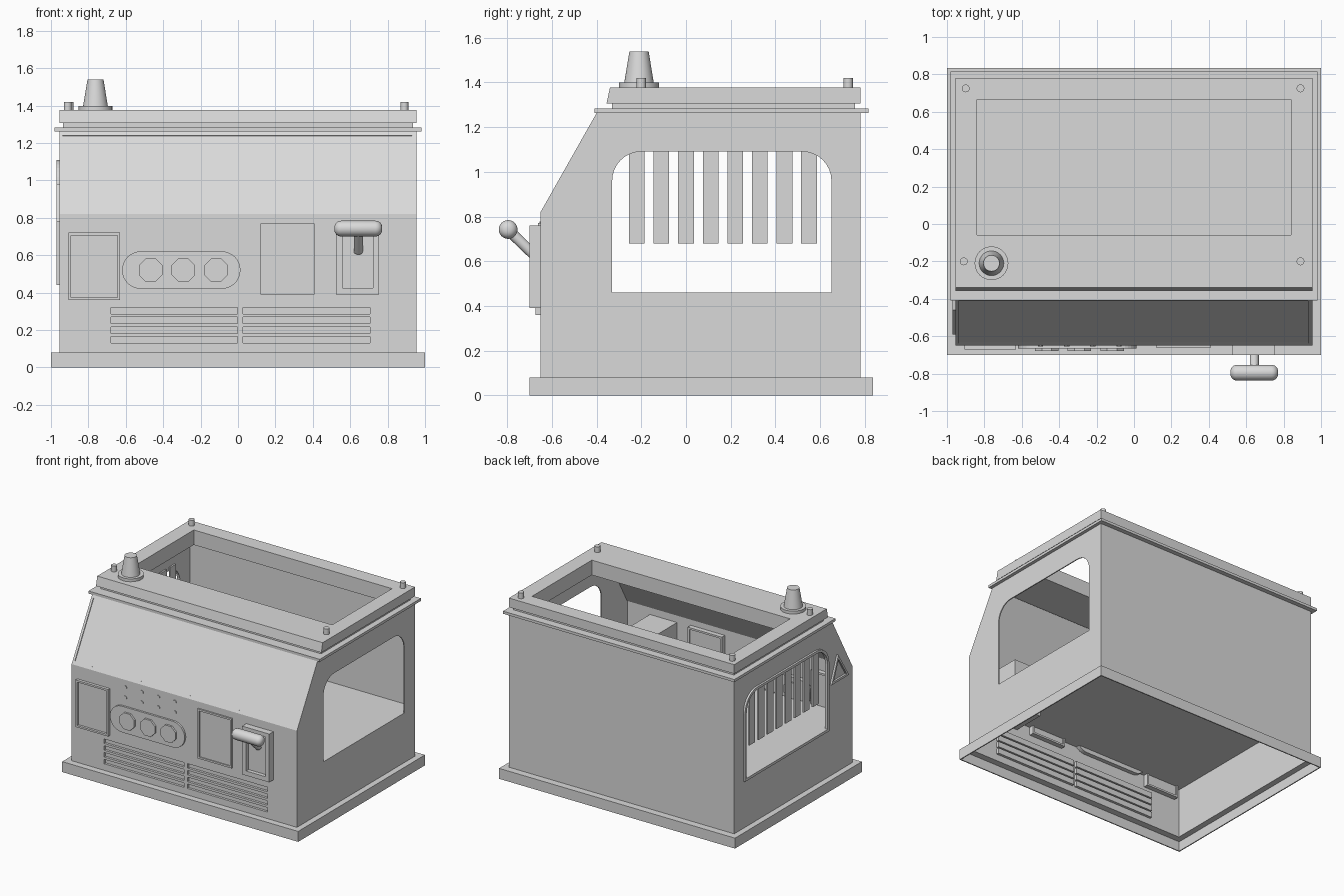
import bpy
from math import cos, sin, pi, radians
from mathutils import Matrix, Vector

cube = bpy.data.objects.get("Cube")
if cube:
    bpy.data.objects.remove(cube, do_unlink=True)

grey = bpy.data.materials.new("plain_grey")
grey.use_nodes = True
COLOUR = (0.7, 0.7, 0.7, 1)
grey.diffuse_color = COLOUR
for node in grey.node_tree.nodes:
    if node.type == 'BSDF_PRINCIPLED':
        node.inputs["Base Color"].default_value = COLOUR

# Local axes of a flat outline for each drawing plane
PLANES = {
    "xy": Matrix.Identity(3),
    "xz": Matrix(((1, 0, 0), (0, 0, -1), (0, 1, 0))),
    "yz": Matrix(((0, 0, 1), (1, 0, 0), (0, 1, 0))),
}


def rect(a0, a1, b0, b1):
    return [(a0, b0), (a1, b0), (a1, b1), (a0, b1)]


def rounded(a0, a1, b0, b1, low, high, steps=8):
    """Rectangle with separate radii for the lower and upper corners."""
    points = []
    corners = [(a0, b0, low, 1, 1, 2), (a1, b0, low, -1, 1, 3),
               (a1, b1, high, -1, -1, 0), (a0, b1, high, 1, -1, 1)]
    for a, b, r, sa, sb, quarter in corners:
        if r == 0:
            points.append((a, b))
            continue
        for i in range(steps + 1):
            t = (quarter + i / steps) * pi / 2
            points.append((a + sa * r + r * cos(t), b + sb * r + r * sin(t)))
    return points


def circle(a, b, r, n, turn=0.0):
    return [(a + r * cos(2 * pi * i / n + turn), b + r * sin(2 * pi * i / n + turn))
            for i in range(n)]


def plate(name, plane, loops, lo, hi):
    """Extrude an outline, with optional holes, between lo and hi."""
    curve = bpy.data.curves.new(name, 'CURVE')
    curve.dimensions = '2D'
    curve.fill_mode = 'BOTH'
    curve.extrude = (hi - lo) / 2
    for loop in loops:
        spline = curve.splines.new('POLY')
        spline.points.add(len(loop) - 1)
        for point, (a, b) in zip(spline.points, loop):
            point.co = (a, b, 0, 1)
        spline.use_cyclic_u = True
    obj = bpy.data.objects.new(name, curve)
    bpy.context.collection.objects.link(obj)
    centre = (lo + hi) / 2
    offset = {"xy": (0, 0, centre), "xz": (0, centre, 0), "yz": (centre, 0, 0)}[plane]
    obj.matrix_world = Matrix.Translation(offset) @ PLANES[plane].to_4x4()
    bpy.ops.object.select_all(action='DESELECT')
    obj.select_set(True)
    bpy.context.view_layer.objects.active = obj
    bpy.ops.object.convert(target='MESH')
    obj = bpy.context.object
    bpy.ops.object.shade_flat()
    obj.data.materials.clear()
    obj.data.materials.append(grey)
    return obj


def cone(name, start, end, r1, r2, sides=32, bevel=0.0):
    start, end = Vector(start), Vector(end)
    axis = end - start
    bpy.ops.mesh.primitive_cone_add(vertices=sides, radius1=r1, radius2=r2,
                                    depth=axis.length, location=(start + end) / 2)
    obj = bpy.context.object
    obj.name = name
    obj.rotation_euler = axis.to_track_quat('Z', 'Y').to_euler()
    obj.data.materials.append(grey)
    if bevel:
        mod = obj.modifiers.new("round_ends", 'BEVEL')
        mod.width = bevel
        mod.segments = 6
        mod.limit_method = 'ANGLE'
        mod.angle_limit = radians(40)
        bpy.ops.object.modifier_apply(modifier=mod.name)
    bpy.ops.object.shade_smooth_by_angle(angle=radians(35))
    return obj


HALF, WALL = 0.955, 0.008
INNER = HALF - WALL
FRONT, BACK, TOP = -0.65, 0.78, 1.262
SLOPE_LOW, SLOPE_HIGH = Vector((FRONT, 0.82)), Vector((-0.40, TOP))


def slope_strip(name, t0, t1, d0, d1, x0, x1):
    """Strip lying in the slope, from t0 to t1 along it and d0 to d1 deep."""
    run = SLOPE_HIGH - SLOPE_LOW
    inward = Vector((run.y, -run.x)).normalized()
    quad = [SLOPE_LOW + run * t + inward * d for t, d in ((t0, d0), (t0, d1), (t1, d1), (t1, d0))]
    plate(name, "yz", [quad], x0, x1)


# Base skirt and its top ledge
plate("base_skirt", "xy", [rect(-1, 1, -0.70, 0.835), rect(-0.992, 0.992, -0.692, 0.827)], 0, 0.074)
plate("base_ledge", "xy", [rect(-1, 1, -0.70, 0.835),
                           rect(-INNER, INNER, FRONT + WALL, BACK - WALL)], 0.074, 0.08)

# Side walls with arched windows
side = [(FRONT, 0.075), (BACK, 0.075), (BACK, TOP), tuple(SLOPE_HIGH), tuple(SLOPE_LOW)]
window = rounded(-0.33, 0.65, 0.46, 1.09, 0, 0.13)
plate("left_wall", "yz", [side, window], INNER, HALF)
plate("right_wall", "yz", [side, window], -HALF, -INNER)

# Back wall and floor
plate("back_wall", "xz", [rect(-INNER, INNER, 0.075, TOP)], BACK - WALL, BACK)
plate("floor", "xy", [rect(-INNER, INNER, FRONT + WALL, BACK - WALL)], 0.452, 0.46)

# Sloped front: shallow recessed sheet inside a narrow border
slope_strip("slope_sheet", 0, 1, 0.006, 0.012, -INNER, INNER)
slope_strip("slope_border_bottom", 0, 0.045, 0, 0.012, -INNER, INNER)
slope_strip("slope_border_top", 0.95, 1, 0, 0.012, -INNER, INNER)
slope_strip("slope_border_left", 0.045, 0.95, 0, 0.012, 0.93, INNER)
slope_strip("slope_border_right", 0.045, 0.95, 0, 0.012, -INNER, -0.937)

# Front wall with two banks of vent recesses
slots = []
for x0, x1 in ((-0.68, -0.003), (0.027, 0.707)):
    for row in range(4):
        z = 0.13 + row * 0.052
        slots.append(rect(x0, x1, z, z + 0.034))
plate("front_wall", "xz", [rect(-INNER, INNER, 0.075, 0.82)] + slots, FRONT, FRONT + WALL)
for slot in slots:
    plate("vent_tray", "xz", [slot], -0.632, -0.622)
    plate("vent_rim", "xz", [rect(slot[0][0] - 0.004, slot[2][0] + 0.004,
                                  slot[0][1] - 0.004, slot[2][1] + 0.004), slot],
          FRONT + WALL, -0.622)

# Framed access panels
for name, box, front in (("right_panel", (-0.907, -0.63, 0.36, 0.72), -0.672),
                         ("centre_panel", (0.12, 0.41, 0.39, 0.77), -0.662)):
    a, b, c, d = box
    m = 0.014
    inner = rect(a + m, b - m, c + m, d - m)
    plate(name + "_frame", "xz", [rect(*box), inner], front, -0.605)
    plate(name + "_door", "xz", [inner], FRONT - 0.004, -0.615)

# Gauge cluster
plate("gauge_panel", "xz", [rounded(-0.62, 0.013, 0.42, 0.62, 0.0999, 0.0999)], -0.665, -0.61)
for i in range(3):
    plate("gauge", "xz", [circle(-0.467 + i * 0.175, 0.52, 0.068, 8, pi / 8)], -0.68, -0.60)

# Small indicator buttons in two rows
for x in (-0.50, -0.36, -0.22, -0.08):
    for z in (0.685, 0.765):
        plate("button", "xz", [circle(x, z, 0.014, 10)], FRONT - 0.005, FRONT)

# Lever housing, lever and handle
plate("lever_housing_frame", "xz", [rect(0.525, 0.755, 0.39, 0.76), rect(0.56, 0.722, 0.425, 0.73)],
      -0.70, -0.67)
plate("lever_housing", "xz", [rect(0.525, 0.755, 0.39, 0.76)], -0.67, -0.39)
cone("lever_rod", (0.643, -0.67, 0.62), (0.643, -0.795, 0.74), 0.024, 0.024, 20)
cone("lever_handle", (0.515, -0.795, 0.742), (0.771, -0.795, 0.742), 0.042, 0.042, 24, 0.036)

# Right window frame and bars
plate("right_window_frame", "yz", [rounded(-0.35, 0.67, 0.44, 1.11, 0, 0.15), window],
      -0.97, -HALF)
for i in range(8):
    y = -0.255 + i * 0.11
    plate("window_bar", "yz", [rect(y, y + 0.07, 0.68, 1.12)], -INNER, -INNER + 0.012)

# Triangular trim beside the slope
triangle = [(-0.59, 0.78), (-0.38, 0.78), (-0.46, 0.98)]
mid = [sum(p[k] for p in triangle) / 3 for k in (0, 1)]
hole = [(mid[0] + (a - mid[0]) * 0.75, mid[1] + (b - mid[1]) * 0.75) for a, b in triangle]
plate("triangle_trim", "yz", [triangle, hole], -0.97, -HALF)

# Open roof: flange, neck and cap
opening = rect(-0.84, 0.84, -0.06, 0.665)
plate("roof_flange", "xy", [rect(-0.98, 0.98, -0.41, 0.815), opening], TOP, 1.282)
plate("roof_neck", "xy", [rect(-0.935, 0.935, -0.33, 0.755), opening], 1.282, 1.306)
cap = plate("roof_cap", "xy", [rect(-HALF, HALF, -0.355, BACK), opening], 1.306, 1.376)
for v in cap.data.vertices:
    if v.co.y < -0.3 and v.co.z > 0:
        v.co.y += 0.015

# Roof pins
for x, y in ((-0.90, 0.725), (0.89, 0.725), (-0.91, -0.20), (0.89, -0.20)):
    cone("roof_pin", (x, y, 1.37), (x, y, 1.42), 0.021, 0.021, 16)

# Beacon
cone("beacon_base", (-0.762, -0.21, 1.37), (-0.762, -0.21, 1.398), 0.09, 0.09)
cone("beacon", (-0.762, -0.21, 1.398), (-0.762, -0.21, 1.538), 0.066, 0.043)
